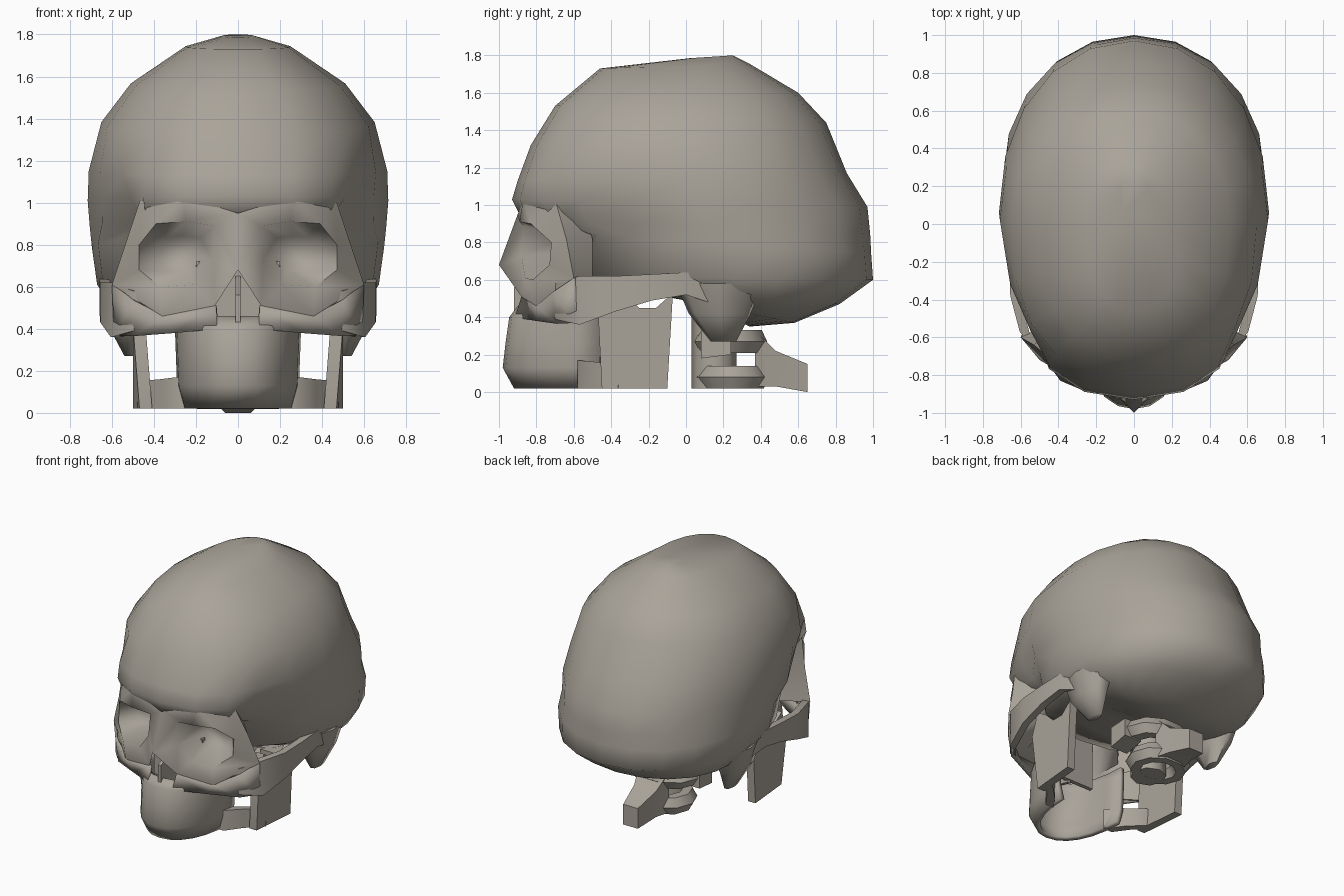
import bpy, bmesh, math
from mathutils import Vector

if "Cube" in bpy.data.objects:
    bpy.data.objects.remove(bpy.data.objects["Cube"])

bone = bpy.data.materials.new("bone")
bone.diffuse_color = (0.40, 0.37, 0.32, 1)
bone.use_nodes = True
bone.node_tree.nodes["Principled BSDF"].inputs["Base Color"].default_value = bone.diffuse_color


def finish(ob, mirror=False, thick=0, angle=50):
    ob.data.materials.append(bone)
    bpy.ops.object.select_all(action='DESELECT')
    bpy.context.view_layer.objects.active = ob
    ob.select_set(True)
    bpy.ops.object.shade_smooth_by_angle(angle=math.radians(angle))
    if thick:
        s = ob.modifiers.new("shell", 'SOLIDIFY')
        s.thickness = thick
    if mirror:
        m = ob.modifiers.new("mirror", 'MIRROR')
        m.use_clip = True
        m.merge_threshold = 0.002
    return ob


def loft(name, loops, closed=True, caps=(True, True), mirror=False, thick=0, angle=60):
    bm = bmesh.new()
    rows = [[bm.verts.new(p) for p in lp] for lp in loops]
    n = len(rows[0])
    for a, b in zip(rows, rows[1:]):
        for i in range(n if closed else n - 1):
            j = (i + 1) % n
            bm.faces.new((a[i], a[j], b[j], b[i]))
    if closed and caps[0]:
        bm.faces.new(rows[0])
    if closed and caps[1]:
        bm.faces.new(rows[-1])
    bmesh.ops.recalc_face_normals(bm, faces=bm.faces)
    me = bpy.data.meshes.new(name)
    bm.to_mesh(me)
    bm.free()
    ob = bpy.data.objects.new(name, me)
    bpy.context.collection.objects.link(ob)
    return finish(ob, mirror, thick, angle)


def bar(name, stations, t, mirror=True):
    # upright strip: each station is outer x, y, top z, bottom z
    return loft(name, [[(x, y, a), (x, y, b), (x - t, y, b), (x - t, y, a)]
                       for x, y, a, b in stations], mirror=mirror)


def power(v, e):
    return math.copysign(abs(v) ** (2 / e), v)


# Braincase: half width, front y/z, back y/z, temple pinch
rings = [
    (.07, .02, 1.785, .25, 1.80, 0),
    (.25, -.46, 1.73, .34, 1.755, 0),
    (.51, -.70, 1.53, .60, 1.60, 0),
    (.65, -.83, 1.32, .75, 1.44, 0),
    (.71, -.90, 1.13, .86, 1.17, .10),
    (.715, -.93, 1.03, .97, .99, .20),
    (.705, -.88, .93, .985, .84, .26),
    (.695, -.61, .84, .99, .74, .04),
    (.67, -.57, .62, 1.0, .60, .04),
    (.60, -.30, .54, .82, .47, 0),
    (.45, -.05, .50, .58, .37, 0),
    (.15, .08, .48, .34, .35, 0),
]


def ring(hw, yf, zf, yb, zb, pinch, n=20):
    c, out = (yf + yb) / 2 + .04, []
    for i in range(n):
        a = 2 * math.pi * i / n
        e = 2.35 if math.cos(a) < 0 else 2.1
        d = power(math.cos(a), e)
        y = c + d * ((yb - c) if d > 0 else (c - yf))
        x = hw * power(math.sin(a), e)
        x *= 1 - pinch * math.exp(-((y + .48) / .16) ** 2)
        out.append((x, y, zf + (zb - zf) * (y - yf) / (yb - yf)))
    return out


loft("braincase", [ring(*r) for r in rings], angle=70)

# Eye socket and brow: outer edge, rim, back wall
outer = [(0, -.90, .95), (.26, -.87, 1.03), (.46, -.70, 1.03), (.53, -.64, .82),
         (.60, -.60, .61), (.36, -.80, .46), (.11, -.88, .51), (0, -1.0, .68)]
rim = [(.11, -.87, .89), (.25, -.89, .91), (.39, -.83, .90), (.47, -.72, .80),
       (.47, -.73, .68), (.37, -.82, .60), (.21, -.86, .61), (.12, -.88, .73)]
mid = Vector((.27, -.62, .76))
back = []
for p in rim:
    q = mid + (Vector(p) - mid) * .55
    q.y = mid.y
    back.append(q)
loft("eye_socket", [outer, rim, back], caps=(False, True), mirror=True, angle=89)

# Temple wall joining the socket to the braincase
loft("temple_wall", [outer[2:5], [(.46, -.55, 1.02), (.40, -.50, .82), (.40, -.50, .60)]],
     closed=False, mirror=True)

# Upper jaw and cheek
loft("cheek", [[outer[6], outer[5], (.50, -.72, .53), outer[4]],
               [(.10, -.915, .40), (.30, -.80, .38), (.50, -.69, .365), (.59, -.58, .37)]],
     closed=False, mirror=True, thick=.02, angle=80)
bar("cheek_arch", [(.50, -.70, .58, .39), (.605, -.57, .62, .36), (.655, -.38, .62, .43),
                   (.66, -.18, .63, .49), (.655, 0, .64, .52), (.62, .12, .62, .48)], .05)

# Nose interior
bar("nose_septum", [(.012, -.92, .56, .40), (.012, -.68, .66, .34)], .024, False)
bar("nose_back_wall", [(.2, -.70, .72, .36), (.2, -.67, .72, .36)], .4, False)


# Muzzle: U-shaped shell
def u_shape(z, hw, yf, n=12):
    out = []
    for i in range(n + 1):
        a = math.pi * i / n
        out.append((hw * power(math.cos(a), 2.2), -.46 - (-.46 - yf) * power(math.sin(a), 2.2), z))
    return out


loft("muzzle", [u_shape(.46, .30, -.90), u_shape(.40, .30, -.945), u_shape(.26, .295, -.965),
                u_shape(.13, .29, -.98), u_shape(.02, .26, -.92)],
     closed=False, thick=.035, angle=80)

# Lower jaw: body and upright branch
bar("jaw_body", [(.29, -.58, .17, .02), (.37, -.47, .16, .02), (.48, -.36, .15, .02)], .07)
branch = [(-.45, .02), (-.47, .42), (-.41, .58), (-.32, .52), (-.25, .45),
          (-.16, .45), (-.07, .53), (-.10, .02)]
loft("jaw_branch", [[(.50 + s + .09 * (y + .1) * (z < .3), y, z) for y, z in branch]
                    for s in (0, -.06)], mirror=True)

# Bump behind the ear
bump = [(.54, .18, .58, .12, .24), (.54, .18, .42, .08, .17), (.51, .20, .27, .03, .07)]
loft("ear_bump", [[(x + rx * math.cos(k * math.pi / 3.5), y + ry * math.sin(k * math.pi / 3.5), z)
                   for k in range(7)] for x, y, z, rx, ry in bump], mirror=True, angle=80)

# Neck vertebrae: rings, body and spine
for z, sx, y in ((.27, 1.1, .24), (.08, .95, .25)):
    bpy.ops.mesh.primitive_torus_add(location=(0, y, z), major_segments=10, minor_segments=6,
                                     major_radius=.17, minor_radius=.07)
    v = bpy.context.object
    v.name = "vertebra_ring"
    v.scale = (sx, .85, 1)
    finish(v)
bpy.ops.mesh.primitive_cylinder_add(vertices=8, radius=.12, depth=.40, location=(0, .15, .22))
bpy.context.object.name = "vertebra_body"
finish(bpy.context.object)
loft("vertebra_spine", [[(-w, y, a), (w, y, a), (w, y, b), (-w, y, b)] for w, y, a, b in
                        ((.12, .37, .33, .03), (.09, .48, .22, .03), (.06, .65, .15, 0))])
bar("vertebra_wing", [(.27, .08, .33, .18), (.28, .24, .33, .20)], .14)
